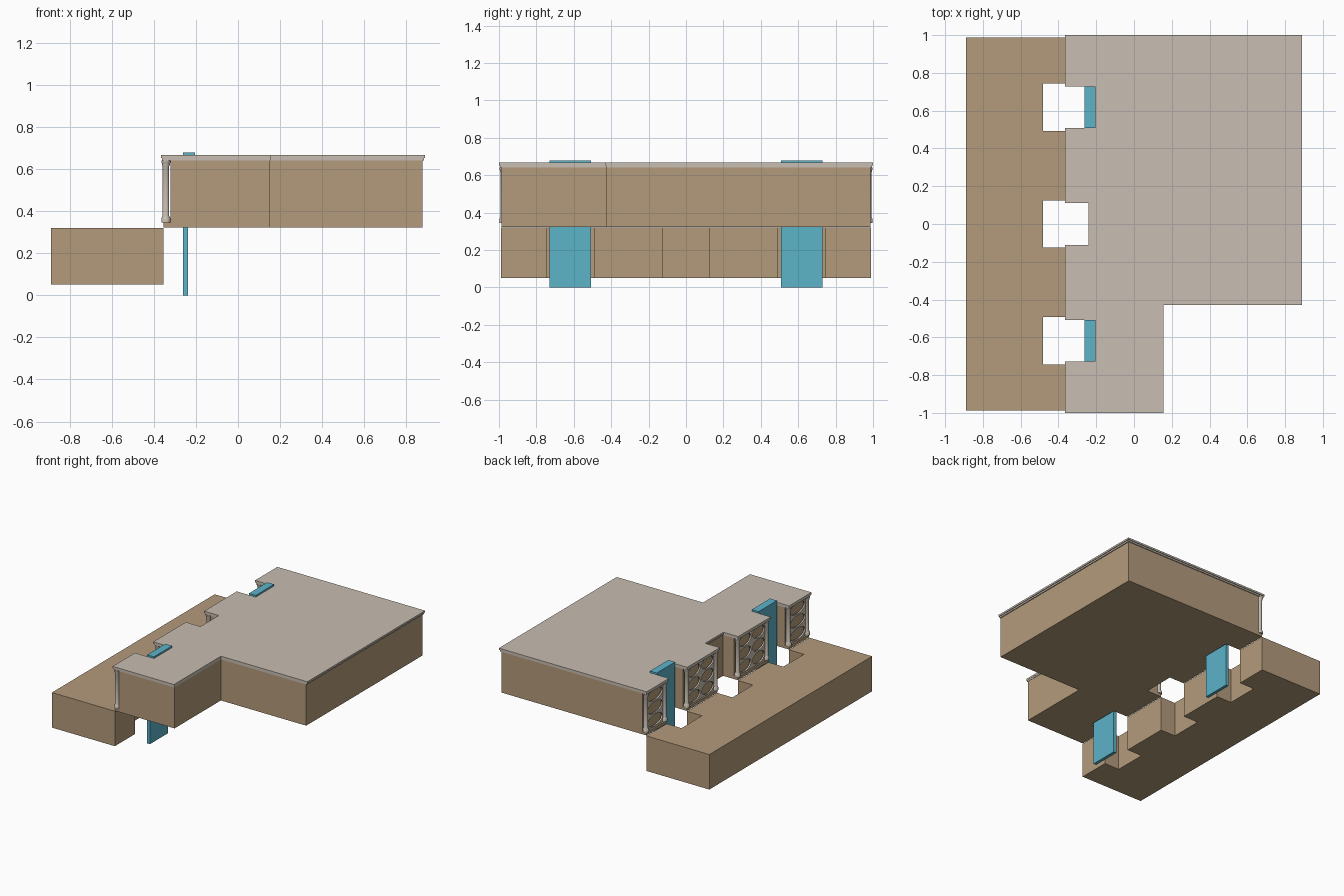
import bpy, bmesh, math
from mathutils import Matrix

if "Cube" in bpy.data.objects:
    bpy.data.objects.remove(bpy.data.objects["Cube"])


def material(name, rgb):
    m = bpy.data.materials.new(name)
    m.diffuse_color = (*rgb, 1)
    m.use_nodes = True
    m.node_tree.nodes["Principled BSDF"].inputs["Base Color"].default_value = m.diffuse_color
    return m


BROWN = material("tan_wall", (0.456, 0.328, 0.198))
STONE = material("pale_stone", (0.578, 0.515, 0.445))
BLUE = material("blue_door", (0.107, 0.451, 0.584))
NOTCHES = (-0.618, 0.0, 0.618)


def add_object(name, mesh, mat):
    mesh.materials.append(mat)
    ob = bpy.data.objects.new(name, mesh)
    bpy.context.collection.objects.link(ob)
    return ob


def prism(name, pts, z0, z1, mat):
    bm = bmesh.new()
    base = bm.faces.new([bm.verts.new((x, y, z0)) for x, y in pts])
    ext = bmesh.ops.extrude_face_region(bm, geom=[base])
    for v in ext["geom"]:
        if isinstance(v, bmesh.types.BMVert):
            v.co.z = z1
    bmesh.ops.recalc_face_normals(bm, faces=bm.faces)
    mesh = bpy.data.meshes.new(name)
    bm.to_mesh(mesh)
    bm.free()
    return add_object(name, mesh, mat)


def box(name, x0, x1, y0, y1, z0, z1, mat):
    return prism(name, [(x0, y0), (x1, y0), (x1, y1), (x0, y1)], z0, z1, mat)


def notched_edge(x, depth_x, half):
    # points from +y to -y... along one long side with three doorway notches
    pts = []
    for c in reversed(NOTCHES):
        pts += [(x, c + half), (depth_x, c + half), (depth_x, c - half), (x, c - half)]
    return pts


def upper_outline(left, inset):
    # L-shaped plan, inset from the roof edge
    right, end = 0.89 - inset, 1.0 - inset
    return ([(left, end)] + notched_edge(left, -0.241 + inset, 0.111 + inset)
            + [(left, -end), (0.156 - inset * 0.3, -end),
               (0.156 - inset * 0.3, -0.43 + inset * 0.4),
               (right, -0.43 + inset * 0.4), (right, end)])


# Lower block with doorway notches on its inner side
prism("lower_block", [(-0.89, 0.988)] + [(-0.89, -0.988), (-0.355, -0.988)]
      + notched_edge(-0.355, -0.482, 0.125)[::-1] + [(-0.355, 0.988)], 0.052, 0.321, BROWN)

# Upper storey: floor slab, walls, cornice and roof
prism("upper_floor", upper_outline(-0.355, 0.013), 0.324, 0.346, BROWN)
prism("upper_walls", upper_outline(-0.322, 0.013), 0.346, 0.641, BROWN)
prism("cornice", upper_outline(-0.361, 0.006), 0.641, 0.653, STONE)
prism("roof", upper_outline(-0.366, 0.0), 0.653, 0.667, STONE)

# Doors with a cap resting on the roof
for i, c in enumerate((NOTCHES[0], NOTCHES[2])):
    box(f"door_{i}", -0.262, -0.238, c - 0.111, c + 0.111, 0, 0.667, BLUE)
    box(f"door_cap_{i}", -0.262, -0.204, c - 0.111, c + 0.111, 0.667, 0.68, BLUE)


def column(name, x, y):
    # turned column: (radius, height) profile
    prof = [(0.022, 0.346), (0.022, 0.366), (0.019, 0.371), (0.016, 0.378), (0.016, 0.615),
            (0.019, 0.622), (0.018, 0.627), (0.022, 0.632), (0.022, 0.641)]
    n = 16
    bm = bmesh.new()
    rings = [[bm.verts.new((x + r * math.cos(2 * math.pi * k / n),
                            y + r * math.sin(2 * math.pi * k / n), z)) for k in range(n)]
             for r, z in prof]
    for a, b in zip(rings, rings[1:]):
        for k in range(n):
            bm.faces.new((a[k], a[(k + 1) % n], b[(k + 1) % n], b[k]))
    bm.faces.new(rings[0][::-1])
    bm.faces.new(rings[-1])
    for f in bm.faces:
        f.smooth = len(f.verts) == 4
    for e in bm.edges:
        e.smooth = e.calc_face_angle(0) < math.radians(30)
    mesh = bpy.data.meshes.new(name)
    bm.to_mesh(mesh)
    bm.free()
    add_object(name, mesh, STONE)


def screen(name, y0, y1, cols, rows=3):
    # pierced panel: rectangle with oval openings
    z0, z1 = 0.346, 0.641
    w, h = (y1 - y0) / cols, (z1 - z0) / rows
    loops = [[(y0, z0), (y1, z0), (y1, z1), (y0, z1)]]
    for i in range(cols):
        for j in range(rows):
            cy, cz = y0 + w * (i + 0.5), z0 + h * (j + 0.5)
            loops.append([(cy + w * 0.44 * math.cos(t * math.pi / 12),
                           cz + h * 0.44 * math.sin(t * math.pi / 12)) for t in range(24)])
    cu = bpy.data.curves.new(name, "CURVE")
    cu.dimensions, cu.fill_mode, cu.extrude = "2D", "BOTH", 0.006
    for pts in loops:
        s = cu.splines.new("POLY")
        s.points.add(len(pts) - 1)
        for p, (a, b) in zip(s.points, pts):
            p.co = (a, b, 0, 1)
        s.use_cyclic_u = True
    tmp = bpy.data.objects.new(name + "_curve", cu)
    bpy.context.collection.objects.link(tmp)
    dg = bpy.context.evaluated_depsgraph_get()
    mesh = bpy.data.meshes.new_from_object(tmp.evaluated_get(dg))
    bpy.data.objects.remove(tmp)
    mesh.transform(Matrix.Translation((-0.338, 0, 0)) @ Matrix.Rotation(math.pi / 2, 4, "Z")
                   @ Matrix.Rotation(math.pi / 2, 4, "X"))
    mesh.materials.clear()
    add_object(name, mesh, STONE)


# Four facade bays: a column at each end and a pierced screen between
bays = [(-0.988, -0.742, 1), (-0.494, -0.124, 2), (0.124, 0.494, 2), (0.742, 0.988, 1)]
for i, (a, b, cols) in enumerate(bays):
    column(f"column_{i}_a", -0.343, a + 0.012)
    column(f"column_{i}_b", -0.343, b - 0.012)
    screen(f"screen_{i}", a + 0.02, b - 0.02, cols)
